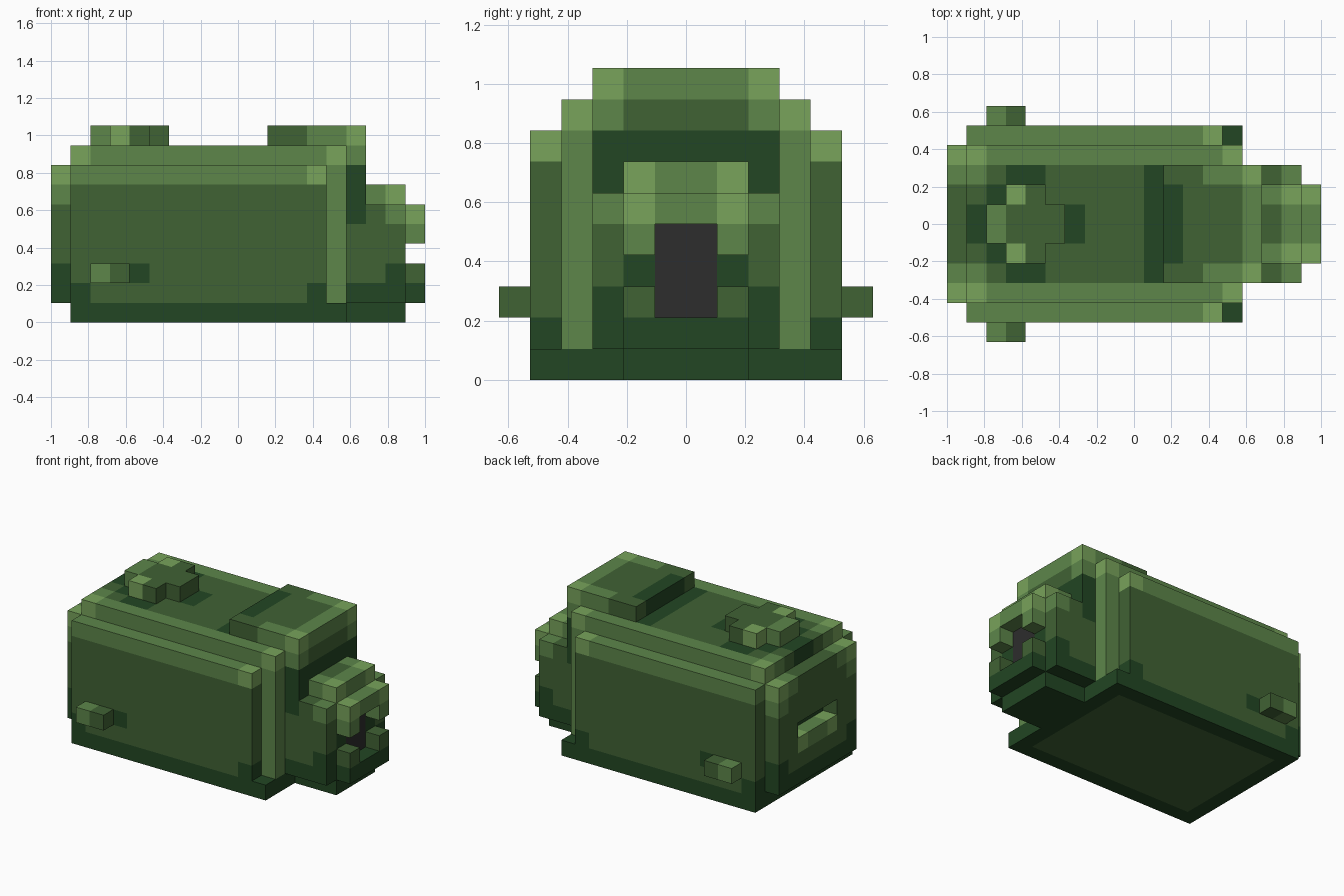
import bpy, bmesh
from mathutils import Vector

cube = bpy.data.objects.get("Cube")
if cube:
    bpy.data.objects.remove(cube, do_unlink=True)

U = 2 / 19  # edge of one block


def linear(c):
    c /= 255
    return c / 12.92 if c <= 0.04045 else ((c + 0.055) / 1.055) ** 2.4


def make_material(name, rgb):
    mat = bpy.data.materials.new(name)
    col = [linear(c) for c in rgb] + [1.0]
    mat.diffuse_color = col
    mat.use_nodes = True
    bsdf = next(n for n in mat.node_tree.nodes if n.type == 'BSDF_PRINCIPLED')
    bsdf.inputs["Base Color"].default_value = col
    bsdf.inputs["Roughness"].default_value = 0.9
    return mat


DARK, MID, LIGHT, PALE, GREY = range(5)
MATS = [make_material("dark green", (34, 70, 35)),
        make_material("moss green", (64, 98, 52)),
        make_material("leaf green", (93, 134, 74)),
        make_material("pale green", (120, 163, 91)),
        make_material("charcoal", (45, 45, 45))]

blocks = {}  # (x, y, z) -> (part, colour)


def fill(part, colour, xs, ys, zs):
    """Fill a box of blocks, mirrored over y; ys counts out from the middle."""
    for x in range(*xs):
        for y in range(*ys):
            for z in range(*zs):
                blocks[x, y, z] = blocks[x, -y - 1, z] = (part, colour)


def paint(colour, xs, ys, zs):
    """Recolour blocks that are already there."""
    for x in range(*xs):
        for y in range(*ys):
            for z in range(*zs):
                for k in ((x, y, z), (x, -y - 1, z)):
                    if k in blocks:
                        blocks[k] = (blocks[k][0], colour)


# Base plate with a moss coloured underside panel
fill("base", DARK, (1, 15), (0, 5), (0, 1))
paint(MID, (2, 14), (0, 4), (0, 1))
fill("nose_base", DARK, (15, 18), (0, 2), (0, 1))

# Main hull: side walls, raised roof and front rim
fill("hull", MID, (1, 14), (0, 5), (1, 8))
fill("hull", MID, (1, 15), (0, 4), (1, 9))
paint(DARK, (1, 2), (4, 5), (1, 2))
paint(DARK, (13, 14), (4, 5), (1, 2))
paint(LIGHT, (1, 14), (4, 5), (7, 8))
paint(PALE, (13, 14), (4, 5), (7, 8))
paint(LIGHT, (1, 15), (3, 4), (8, 9))
paint(LIGHT, (14, 15), (3, 4), (1, 8))
paint(PALE, (14, 15), (3, 4), (8, 9))
paint(PALE, (1, 2), (3, 4), (8, 9))
paint(LIGHT, (1, 2), (2, 3), (8, 9))
paint(DARK, (4, 5), (4, 5), (2, 3))      # beside the pegs
paint(DARK, (10, 11), (0, 3), (8, 9))    # behind the lid
paint(DARK, (1, 2), (0, 1), (8, 9))      # around the hatch
paint(DARK, (2, 3), (1, 2), (8, 9))
paint(DARK, (3, 5), (2, 3), (8, 9))
paint(DARK, (6, 7), (0, 1), (8, 9))
paint(DARK, (1, 2), (0, 2), (4, 5))      # inside the rear slot

# Rear panel with a slot and a bright sill
fill("rear_panel", MID, (0, 1), (0, 4), (1, 8))
paint(DARK, (0, 1), (0, 4), (1, 2))
paint(DARK, (0, 1), (3, 4), (2, 3))
paint(LIGHT, (0, 1), (3, 4), (6, 7))
paint(LIGHT, (0, 1), (2, 3), (7, 8))
paint(PALE, (0, 1), (3, 4), (7, 8))
paint(LIGHT, (0, 1), (0, 1), (3, 4))
paint(PALE, (0, 1), (1, 2), (3, 4))
for y in range(-2, 2):
    del blocks[0, y, 4]

# Side pegs
fill("side_pegs", LIGHT, (2, 3), (5, 6), (2, 3))
fill("side_pegs", MID, (3, 4), (5, 6), (2, 3))

# Round roof hatch
fill("roof_hatch", MID, (2, 6), (0, 1), (9, 10))
fill("roof_hatch", MID, (3, 5), (1, 2), (9, 10))
paint(LIGHT, (2, 3), (0, 1), (9, 10))
paint(PALE, (3, 4), (1, 2), (9, 10))

# Front lid overhanging the head
fill("front_lid", MID, (11, 16), (0, 3), (9, 10))
fill("front_lid", MID, (15, 16), (0, 3), (8, 9))
fill("front_lid", DARK, (15, 16), (0, 3), (7, 8))
paint(DARK, (11, 12), (0, 2), (9, 10))
paint(LIGHT, (13, 15), (2, 3), (9, 10))
paint(LIGHT, (15, 16), (2, 3), (8, 9))
paint(LIGHT, (15, 16), (0, 2), (9, 10))
paint(PALE, (15, 16), (2, 3), (9, 10))

# Head with a stepped crown
fill("head", MID, (15, 18), (0, 3), (1, 6))
fill("head", MID, (15, 18), (0, 2), (6, 7))
fill("head", DARK, (15, 16), (2, 3), (5, 7))
paint(DARK, (15, 18), (0, 3), (1, 2))
paint(DARK, (17, 18), (2, 3), (2, 3))
paint(DARK, (17, 18), (1, 2), (3, 4))
paint(LIGHT, (17, 18), (2, 3), (5, 6))
paint(LIGHT, (16, 17), (1, 2), (6, 7))
paint(LIGHT, (17, 18), (0, 1), (6, 7))
paint(PALE, (17, 18), (1, 2), (6, 7))
paint(GREY, (17, 18), (0, 1), (2, 5))    # open mouth

# Snout above the mouth, jaw and teeth below
fill("snout", LIGHT, (18, 19), (0, 2), (5, 6))
fill("snout", LIGHT, (18, 19), (1, 2), (4, 5))
paint(PALE, (18, 19), (1, 2), (5, 6))
fill("jaw", DARK, (18, 19), (0, 2), (1, 2))
fill("teeth", MID, (18, 19), (1, 2), (2, 3))


def build(part):
    """Make one object from the exposed block sides of a part."""
    bm = bmesh.new()
    for pos, (owner, colour) in blocks.items():
        if owner != part:
            continue
        centre = Vector(pos) + Vector((0.5, 0.5, 0.5))
        for axis in range(3):
            for sign in (-1, 1):
                n = Vector((0, 0, 0))
                n[axis] = sign
                if tuple(int(p + d) for p, d in zip(pos, n)) in blocks:
                    continue
                a = Vector((0, 0, 0))
                a[(axis + 1) % 3] = 0.5
                b = n.cross(a)
                corners = [centre + n * 0.5 + s * a + t * b
                           for s, t in ((-1, -1), (1, -1), (1, 1), (-1, 1))]
                face = bm.faces.new([bm.verts.new((c.x * U - 1, c.y * U, c.z * U))
                                     for c in corners])
                face.material_index = colour
    bmesh.ops.remove_doubles(bm, verts=bm.verts, dist=U * 0.01)
    # Merge flat areas of the same colour
    bmesh.ops.dissolve_limit(bm, angle_limit=0.01, verts=bm.verts,
                             edges=bm.edges, delimit={'MATERIAL'})
    mesh = bpy.data.meshes.new(part)
    bm.to_mesh(mesh)
    bm.free()
    for mat in MATS:
        mesh.materials.append(mat)
    bpy.context.collection.objects.link(bpy.data.objects.new(part, mesh))


for part in sorted({owner for owner, _ in blocks.values()}):
    build(part)
